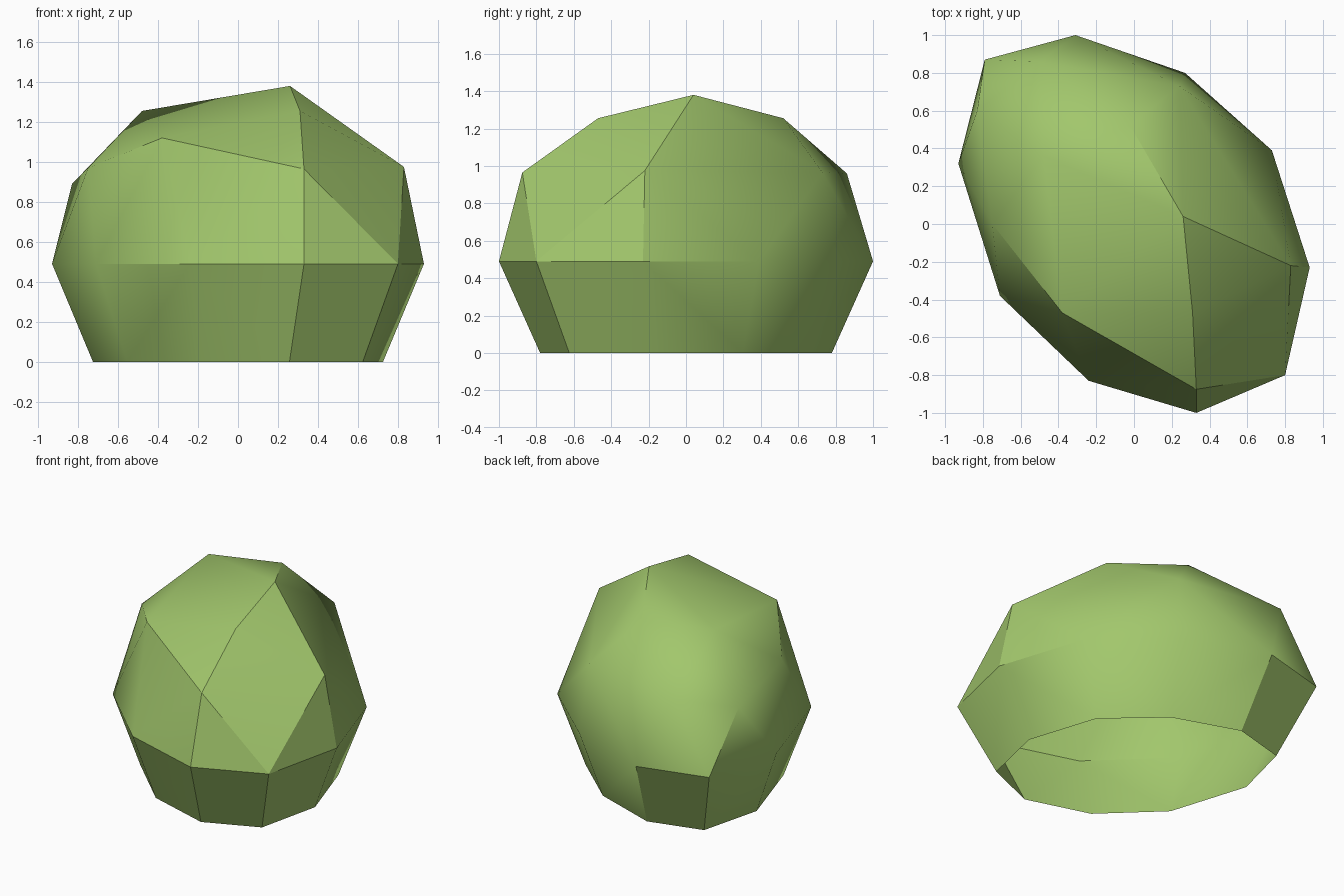
import bpy, bmesh, math

if "Cube" in bpy.data.objects:
    bpy.data.objects.remove(bpy.data.objects["Cube"])

# Single leaf-green colour
green = bpy.data.materials.new("leaf green")
green.diffuse_color = (0.36, 0.57, 0.15, 1)
green.use_nodes = True
green.node_tree.nodes["Principled BSDF"].inputs["Base Color"].default_value = green.diffuse_color

# Widest ring (plan view), repeated smaller at the ground
ring = [(.93, -.23), (.73, .39), (.27, .80), (-.31, 1.0), (-.79, .87),
        (-.93, .32), (-.71, -.38), (-.24, -.83), (.33, -1.0), (.80, -.80)]
points = [(x, y, .49) for x, y in ring]
points += [(x * .78, y * .78, 0) for x, y in ring]

# Crown: peak, shoulders and lower facet corners
points += [(.26, .04, 1.38), (.31, -.47, 1.255), (-.02, .52, 1.255),
           (-.48, .36, 1.255), (-.38, -.47, 1.12), (.33, -.875, .965),
           (.83, -.22, .975), (.24, .73, .965), (-.50, .86, .96),
           (-.83, .60, .89), (-.75, 0, .97)]

# Wrap the points in a faceted shell and open it underneath
bm = bmesh.new()
for p in points:
    bm.verts.new(p)
bmesh.ops.convex_hull(bm, input=bm.verts[:])
base = [f for f in bm.faces if all(v.co.z < .01 for v in f.verts)]
bmesh.ops.delete(bm, geom=base, context='FACES')
bmesh.ops.recalc_face_normals(bm, faces=bm.faces[:])
# recalc on an open shell: make sure it faces outwards
if sum(f.normal.dot(f.calc_center_median()) for f in bm.faces) < 0:
    bmesh.ops.reverse_faces(bm, faces=bm.faces[:])

mesh = bpy.data.meshes.new("bush_foliage")
bm.to_mesh(mesh)
bm.free()
mesh.materials.append(green)
bush = bpy.data.objects.new("bush_foliage", mesh)
bpy.context.collection.objects.link(bush)

bpy.context.view_layer.objects.active = bush
bush.select_set(True)
bpy.ops.object.shade_smooth_by_angle(angle=math.radians(30))
